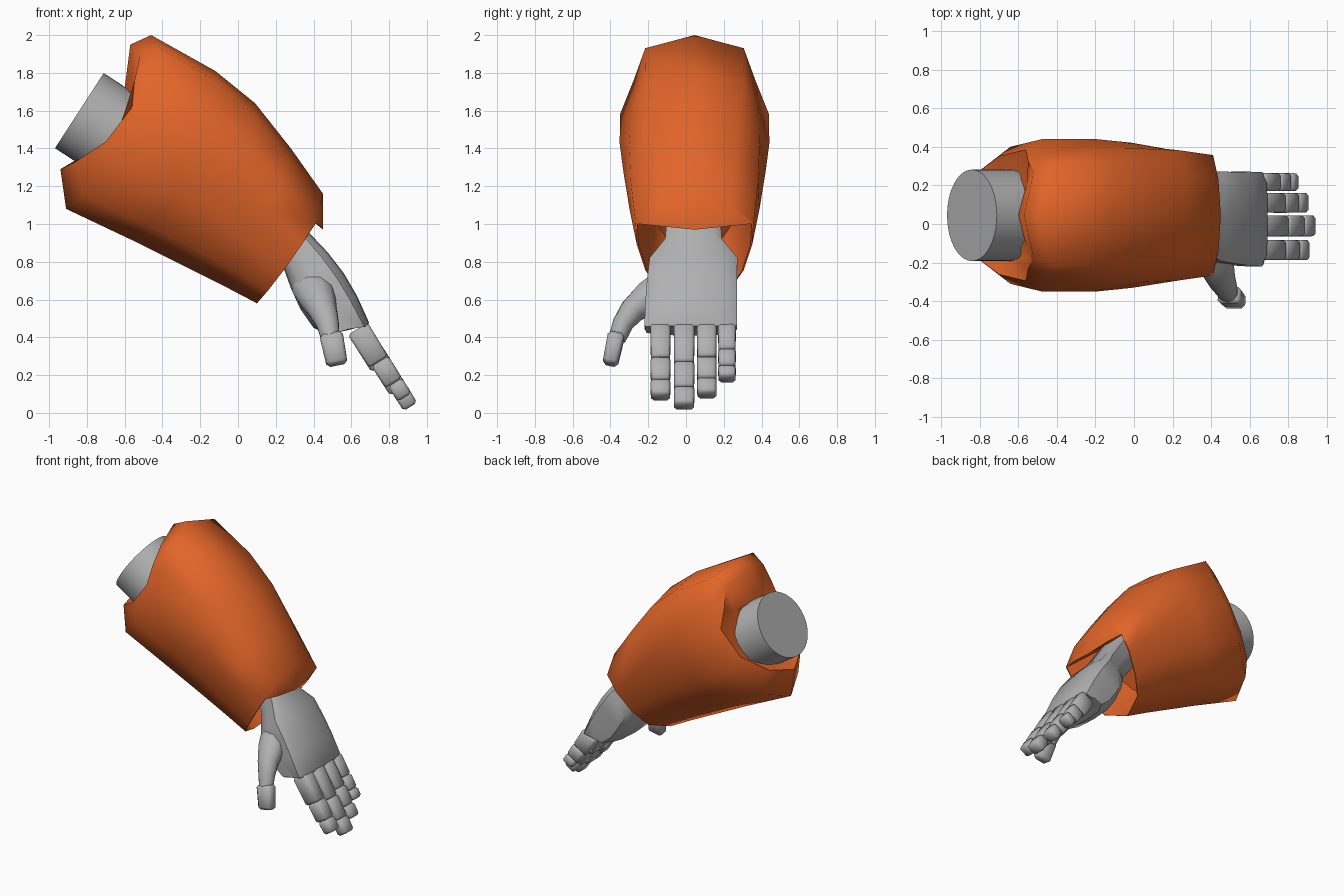
import bpy, bmesh, math
from mathutils import Vector, Matrix

cube = bpy.data.objects.get("Cube")
if cube:
    bpy.data.objects.remove(cube)


def material(name, rgb):
    m = bpy.data.materials.new(name)
    m.use_nodes = True
    m.diffuse_color = (*rgb, 1)
    m.node_tree.nodes["Principled BSDF"].inputs["Base Color"].default_value = (*rgb, 1)
    return m


orange = material("orange_shell", (0.76, 0.13, 0.022))
grey = material("grey_metal", (0.44, 0.44, 0.44))
MID_Y = 0.045

# Half sections from top to bottom: (height, width), both relative
ELBOW = [(1, 0), (0.92, 0.66), (0.58, 0.82), (0.25, 1), (-0.35, 0.9), (-0.8, 0.55), (-1, 0)]
WRIST = [(1, 0), (0.85, 0.6), (0.55, 1), (0.15, 0.98), (-0.35, 0.83), (-0.75, 0.58), (-1, 0)]
PALM = [(1, 0), (0.97, 0.75), (0.7, 1), (0, 1), (-0.6, 0.95), (-0.95, 0.65), (-1, 0)]


def finish(bm, name, mat, angle=40):
    bmesh.ops.recalc_face_normals(bm, faces=bm.faces)
    mesh = bpy.data.meshes.new(name)
    bm.to_mesh(mesh)
    bm.free()
    mesh.materials.append(mat)
    ob = bpy.data.objects.new(name, mesh)
    bpy.context.collection.objects.link(ob)
    bpy.ops.object.select_all(action='DESELECT')
    ob.select_set(True)
    bpy.context.view_layer.objects.active = ob
    bpy.ops.object.shade_smooth_by_angle(angle=math.radians(angle))
    return ob


def blend(t):
    """Shell section between the elbow (0) and the wrist (1)."""
    return [(a[0] + (b[0] - a[0]) * t, a[1] + (b[1] - a[1]) * t) for a, b in zip(ELBOW, WRIST)]


def ring(top, bottom, half, section, sag=0, mid_y=MID_Y):
    """Mirrored section between two xz points; sag pushes the sides along the arm."""
    t, b = Vector((top[0], mid_y, top[1])), Vector((bottom[0], mid_y, bottom[1]))
    up = (t - b) / 2
    along = Vector((up.z, 0, -up.x)).normalized()
    mirrored = section + [(h, -w) for h, w in section[-2:0:-1]]
    return [(t + b) / 2 + up * h + along * sag * w * w + Vector((0, half * w, 0))
            for h, w in mirrored]


def loft(name, rings, mat, angle=40):
    bm = bmesh.new()
    loops = [[bm.verts.new(p) for p in r] for r in rings]
    for one, two in zip(loops, loops[1:]):
        for i in range(len(one)):
            j = (i + 1) % len(one)
            bm.faces.new((one[i], one[j], two[j], two[i]))
    bm.faces.new(loops[0])
    bm.faces.new(loops[-1])
    return finish(bm, name, mat, angle)


def frame(start, end):
    """Axis, sideways and thickness directions of a finger piece."""
    axis = (end - start).normalized()
    side = Vector((0, 1, 0))
    side = (side - axis * side.dot(axis)).normalized()
    return axis, side, axis.cross(side)


def bar(name, start, end, width, thick, taper=1.0, bevel=0.014):
    """Bevelled finger segment running from start to end."""
    axis, side, normal = frame(start, end)
    bm = bmesh.new()
    bmesh.ops.create_cube(bm, size=1)
    for v in bm.verts:
        k = taper if v.co.x > 0 else 1
        v.co = ((start + end) / 2 + axis * v.co.x * (end - start).length
                + side * v.co.y * width * k + normal * v.co.z * thick * k)
    bmesh.ops.bevel(bm, geom=bm.edges[:], offset=bevel, segments=1, affect='EDGES')
    return finish(bm, name, grey, 50)


# Forearm shell: elbow collar, notched lip, body, folded wrist lip, inner cavity
collar = ring((-0.60, 1.72), (-0.84, 1.35), 0.22, PALM, 0.10)
lip = ring((-0.57, 1.95), (-0.94, 1.29), 0.34, ELBOW, 0.17)
wrist = ring((0.45, 1.16), (0.10, 0.58), 0.312, WRIST, 0.045)
fold = [Vector((p.x, MID_Y + (p.y - MID_Y) * 0.97, min(p.z, 0.97 + 0.1 * abs(p.y - MID_Y))))
        for p in wrist]
shift = Vector((-0.26, 0, 0.26))
centre = Vector((0.28, MID_Y, 0.8))
cavity = [centre + shift + (p - centre) * 0.85 for p in fold]
body = [
    ring((-0.46, 2.0), (-0.91, 1.08), 0.395, ELBOW, 0.17),
    ring((-0.12, 1.81), (-0.53, 0.90), 0.398, blend(0.25), 0.08),
    ring((0.09, 1.64), (-0.28, 0.775), 0.38, blend(0.5), 0.05),
    ring((0.28, 1.40), (-0.08, 0.675), 0.35, blend(0.8), 0.04),
]
loft("forearm_shell", [collar, lip] + body + [wrist, fold, cavity], orange, 60)

# Upper arm stub
arm_axis = Vector((0.84, 0, -0.545)).normalized()
bm = bmesh.new()
bmesh.ops.create_cone(bm, cap_ends=True, segments=40, radius1=0.237, radius2=0.237, depth=0.6)
place = arm_axis.to_track_quat('Z', 'Y').to_matrix().to_4x4()
stub_middle = Vector((-0.84, MID_Y, 1.6)) + arm_axis * 0.3
bmesh.ops.transform(bm, matrix=Matrix.Translation(stub_middle) @ place, verts=bm.verts)
finish(bm, "arm_stub", grey)

# Wrist and palm
palm = [
    ((0.20, 1.22), (0.05, 1.02), 0.13, 0.04),
    ((0.38, 0.95), (0.24, 0.77), 0.15, 0.04),
    ((0.475, 0.85), (0.28, 0.66), 0.232, 0.04),
    ((0.56, 0.74), (0.33, 0.55), 0.238, 0.032),
    ((0.63, 0.62), (0.40, 0.45), 0.243, 0.028),
    ((0.693, 0.48), (0.48, 0.41), 0.245, 0.025),
    ((0.69, 0.46), (0.55, 0.435), 0.24, 0.025),
]
loft("palm", [ring(t, b, h, PALM, 0, y) for t, b, h, y in palm], grey, 45)

# Fingers, three segments each, backs in line
finger_axis = Vector((0.529, 0, -0.849)).normalized()
inward = Vector((finger_axis.z, 0, -finger_axis.x))
fingers = {
    "index": (-0.135, 0.43, 0.106),
    "middle": (-0.01, 0.488, 0.11),
    "ring": (0.11, 0.418, 0.104),
    "little": (0.217, 0.318, 0.094),
}
for label, (y, length, width) in fingers.items():
    cuts = [-0.01, 0.46 * length, 0.78 * length, length]
    for n, (a, b) in enumerate(zip(cuts, cuts[1:])):
        thick = 0.124 - 0.018 * n
        root = Vector((0.692, y, 0.47)) + inward * thick / 2
        bar(f"{label}_finger_{n + 1}", root + finger_axis * a, root + finger_axis * b,
            width, thick, 0.96)

# Thumb: smooth root growing out of the palm, then a blunt tip
path = [(0.39, -0.10, 0.67, 0.10), (0.42, -0.20, 0.61, 0.09), (0.45, -0.285, 0.54, 0.07),
        (0.475, -0.335, 0.47, 0.056), (0.49, -0.365, 0.39, 0.046)]
points = [Vector(p[:3]) for p in path]
thumb = []
for i, p in enumerate(points):
    _, side, normal = frame(points[max(i - 1, 0)], points[min(i + 1, len(points) - 1)])
    angles = [math.tau * k / 10 for k in range(10)]
    thumb.append([p + path[i][3] * (side * math.cos(a) + normal * 1.1 * math.sin(a))
                  for a in angles])
loft("thumb_root", thumb, grey, 45)
bar("thumb_tip", Vector((0.492, -0.367, 0.42)), Vector((0.525, -0.402, 0.255)),
    0.09, 0.125, 0.9, 0.018)
